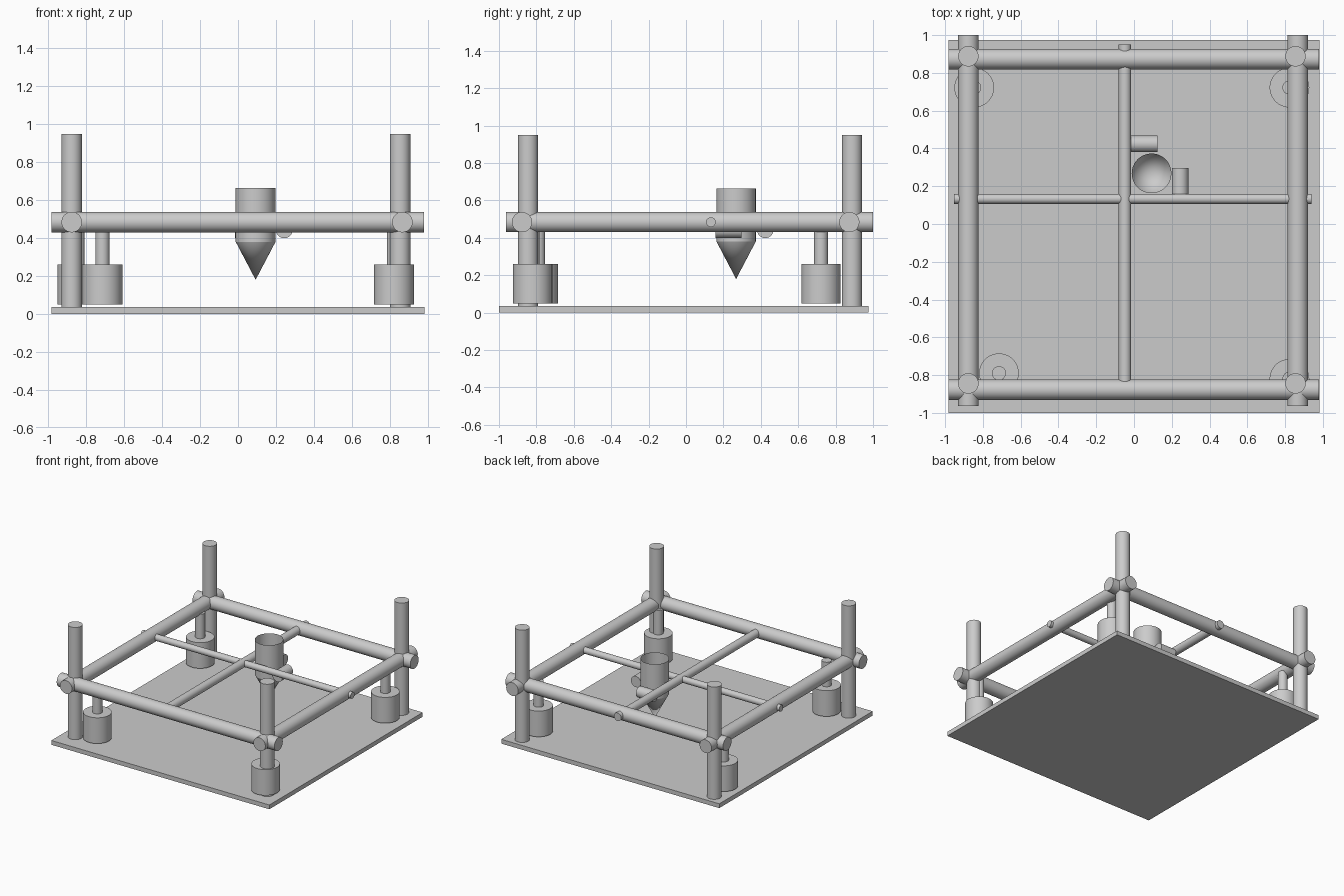
import bpy, bmesh, math
from mathutils import Vector

if "Cube" in bpy.data.objects:
    bpy.data.objects.remove(bpy.data.objects["Cube"])

grey = bpy.data.materials.new("light grey")
grey.diffuse_color = (0.6, 0.6, 0.6, 1)
grey.use_nodes = True
grey.node_tree.nodes["Principled BSDF"].inputs["Base Color"].default_value = grey.diffuse_color


def finish(obj, name):
    obj.name = name
    obj.data.materials.append(grey)
    bpy.ops.object.shade_smooth_by_angle(angle=math.radians(35))
    return obj


def rod(name, start, end, radius):
    """Closed cylinder between two points."""
    a, b = Vector(start), Vector(end)
    bpy.ops.mesh.primitive_cylinder_add(vertices=48, radius=radius, depth=(b - a).length,
                                        location=(a + b) / 2)
    obj = bpy.context.object
    obj.rotation_euler = (b - a).to_track_quat('Z', 'Y').to_euler()
    return finish(obj, name)


# base plate
bpy.ops.mesh.primitive_cube_add(size=1, location=(0, -0.0125, 0.0175))
bpy.context.object.scale = (1.966, 1.975, 0.035)
finish(bpy.context.object, "base_plate")

# corner posts
for x, sx in ((-0.877, "left"), (0.855, "right")):
    for y, sy in ((-0.844, "front"), (0.888, "back")):
        rod(f"{sy}_{sx}_post", (x, y, 0.03), (x, y, 0.95), 0.054)

# horizontal frame beams
Z = 0.484
for y, side in ((-0.877, "front"), (0.873, "back")):
    rod(f"{side}_beam", (-0.983, y, Z), (0.98, y, Z), 0.054)
for x, side in ((-0.877, "left"), (0.867, "right")):
    rod(f"{side}_beam", (x, -0.963, Z), (x, 1.0, Z), 0.054)

# thin sliding rods that carry the nozzle
rod("long_slide_rod", (-0.048, -0.9, Z), (-0.048, 0.95, Z), 0.033)
rod("cross_slide_rod", (-0.952, 0.133, Z), (0.94, 0.133, Z), 0.026)

# corner lift motors with their shafts
for name, x, y in (("front_left", -0.715, -0.79), ("front_right", 0.823, -0.82),
                   ("back_left", -0.846, 0.722), ("back_right", 0.823, 0.722)):
    rod(name + "_motor", (x, y, 0.05), (x, y, 0.26), 0.105)
    rod(name + "_shaft", (x, y, 0.25), (x, y, 0.46), 0.037)

# small drive motors beside the nozzle
rod("back_drive_motor", (-0.016, 0.424, 0.443), (0.124, 0.424, 0.443), 0.044)
rod("side_drive_motor", (0.244, 0.158, 0.443), (0.244, 0.297, 0.443), 0.044)

# open-topped nozzle: cylinder wall and cone tip
bpy.ops.mesh.primitive_cylinder_add(vertices=48, radius=0.105, depth=0.283,
                                    end_fill_type='NOTHING', location=(0.093, 0.268, 0.5215))
finish(bpy.context.object, "nozzle_barrel")
bpy.ops.mesh.primitive_cone_add(vertices=48, radius1=0, radius2=0.105, depth=0.2,
                                end_fill_type='NOTHING', location=(0.093, 0.268, 0.28))
finish(bpy.context.object, "nozzle_tip")
